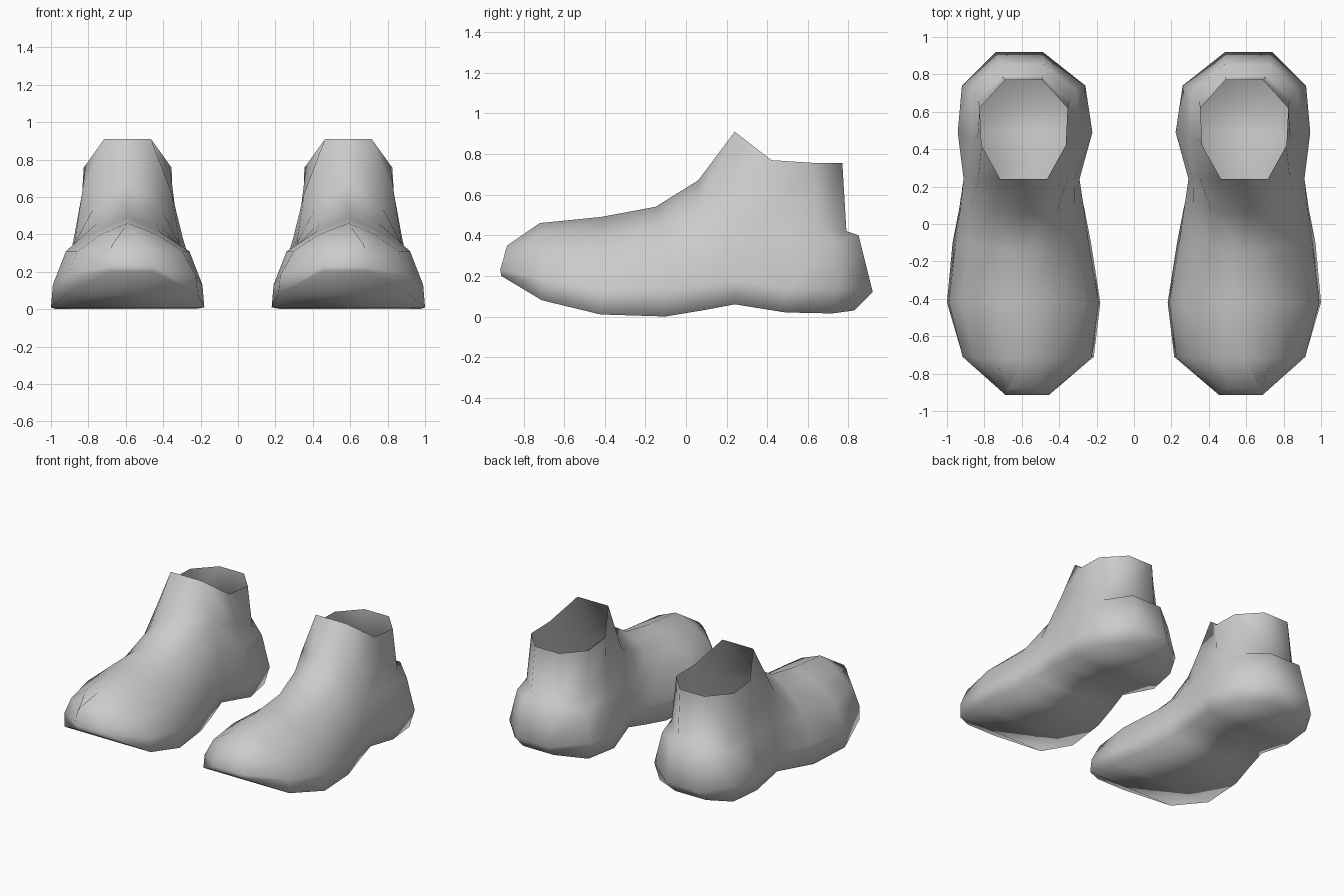
import bpy
import bmesh

cube = bpy.data.objects.get("Cube")
if cube:
    bpy.data.objects.remove(cube, do_unlink=True)

# Single plain grey material
grey = bpy.data.materials.new("plain_grey")
grey.use_nodes = True
colour = (0.6, 0.6, 0.6, 1)
grey.diffuse_color = colour
grey.node_tree.nodes["Principled BSDF"].inputs["Base Color"].default_value = colour

# Cross-sections from toe to heel: sideways lean of the sole, then
# (y, z, half width) from the sole edge up to the instep ridge or ankle rim
FOOT = [
    (-.025, [(-.91, .20, .115), (-.915, .23, .115), (-.90, .28, .11), (-.89, .32, .10), (-.88, .35, .08)]),
    (-.025, [(-.71, .08, .35), (-.71, .18, .345), (-.71, .31, .28), (-.72, .40, .15), (-.72, .46, 0)]),
    (0, [(-.42, .01, .41), (-.42, .13, .40), (-.42, .31, .33), (-.42, .415, .17), (-.42, .49, 0)]),
    (.01, [(-.10, 0, .37), (-.10, .14, .355), (-.10, .33, .29), (-.13, .46, .16), (-.15, .54, 0)]),
    (.01, [(.08, .03, .335), (.08, .16, .33), (.08, .35, .28), (.07, .54, .18), (.06, .67, 0)]),
]
ANKLE = [
    (.015, [(.24, .06, .305), (.24, .18, .31), (.24, .38, .28), (.24, .62, .24), (.24, .91, .125)]),
    (-.01, [(.49, .02, .34), (.49, .14, .36), (.47, .38, .29), (.45, .55, .25), (.42, .77, .225)]),
    (0, [(.72, .015, .30), (.74, .14, .33), (.72, .37, .28), (.66, .44, .245), (.62, .757, .235)]),
    (.03, [(.83, .03, .125), (.92, .12, .125), (.85, .40, .12), (.79, .42, .11), (.77, .755, .10)]),
]
SECTIONS = FOOT + ANKLE
CENTRE = .59


def make_boot(name, side):
    """Loft one open-topped boot; side is +1 for left, -1 for right."""
    bm = bmesh.new()

    def column(section, direction):
        lean, points = section
        top = len(points) - 1
        return [bm.verts.new((side * (CENTRE + lean * (1 - i / top) + direction * w), y, z))
                for i, (y, z, w) in enumerate(points)]

    outer = [column(s, 1) for s in SECTIONS]
    inner = [column(s, -1) for s in SECTIONS]

    # Side walls, toe and heel
    loop = outer + inner[::-1]
    for a, b in zip(loop, loop[1:] + loop[:1]):
        for i in range(len(a) - 1):
            bm.faces.new((a[i], b[i], b[i + 1], a[i + 1]))

    # Sole
    for k in range(len(SECTIONS) - 1):
        bm.faces.new((outer[k][0], inner[k][0], inner[k + 1][0], outer[k + 1][0]))

    # Toe top and tongue, where the ridge widens
    for k in (0, len(FOOT) - 1):
        bm.faces.new((outer[k][-1], outer[k + 1][-1], inner[k + 1][-1], inner[k][-1]))

    # Join both halves along the instep ridge
    bmesh.ops.remove_doubles(bm, verts=bm.verts[:], dist=.001)
    bmesh.ops.recalc_face_normals(bm, faces=bm.faces[:])
    # Keep the sole facing down
    sole = min(bm.faces, key=lambda f: f.calc_center_median().z)
    if sole.normal.z > 0:
        bmesh.ops.reverse_faces(bm, faces=bm.faces[:])
    for face in bm.faces:
        face.smooth = True

    mesh = bpy.data.meshes.new(name)
    bm.to_mesh(mesh)
    bm.free()
    mesh.materials.append(grey)
    boot = bpy.data.objects.new(name, mesh)
    bpy.context.collection.objects.link(boot)


make_boot("left_boot", 1)
make_boot("right_boot", -1)
